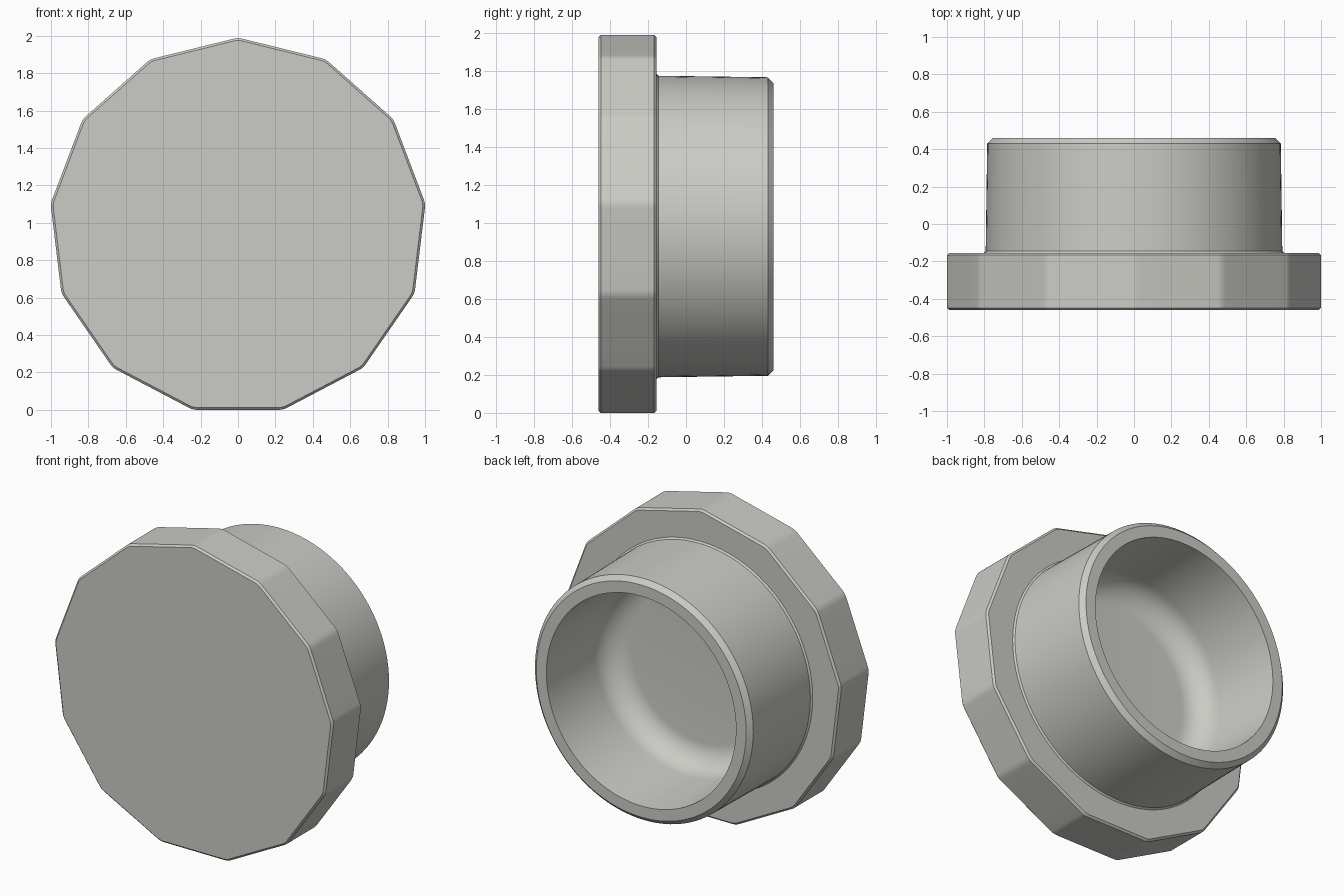
import bpy, bmesh, math

if "Cube" in bpy.data.objects:
    bpy.data.objects.remove(bpy.data.objects["Cube"])

SIDES, ARC, FLAT = 13, 5, 3            # sides, points per rounded corner, points per flat
COUNT = SIDES * (ARC + FLAT)
HALF = math.pi / SIDES
R, CORNER = 1.0096, 0.10               # sharp corner radius, corner rounding
CZ = R * math.cos(HALF)                # height of the axis


def polygon_ring(inset):
    """Rounded 13-sided outline, one corner at the top."""
    pts = []
    r = CORNER - inset
    d = R - CORNER / math.cos(HALF)
    for k in range(SIDES):
        a = math.pi / 2 + 2 * HALF * k
        b = a + 2 * HALF
        for i in range(ARC):
            t = a + HALF * (2 * i / (ARC - 1) - 1)
            pts.append((d * math.cos(a) + r * math.cos(t), d * math.sin(a) + r * math.sin(t)))
        p = pts[-1]
        q = (d * math.cos(b) + r * math.cos(a + HALF), d * math.sin(b) + r * math.sin(a + HALF))
        for i in range(1, FLAT + 1):
            f = i / (FLAT + 1)
            pts.append((p[0] + (q[0] - p[0]) * f, p[1] + (q[1] - p[1]) * f))
    return pts


def circle_ring(radius):
    step = 2 * math.pi / COUNT
    return [(radius * math.cos(math.pi / 2 + (i - ARC // 2) * step),
             radius * math.sin(math.pi / 2 + (i - ARC // 2) * step)) for i in range(COUNT)]


# Flange: chamfered front and back edges
rings = [(polygon_ring(c), y) for c, y in
         ((0.012, -0.46), (0, -0.448), (0, -0.167), (0.012, -0.155))]

# Tapered collar: small foot, wall, chamfered rim, inner wall
profile = [(0.803, -0.155), (0.793, -0.145), (0.785, 0.43), (0.755, 0.46), (0.682, 0.46)]
# Large fillet from the inner wall into the recessed floor
FILLET, FLOOR = 0.16, -0.155
for i in range(11):
    t = math.pi / 2 * i / 10
    profile.append((0.50 + FILLET * math.cos(t), FLOOR + FILLET * (1 - math.sin(t))))
rings += [(circle_ring(r), y) for r, y in profile]

# Skin the rings into one closed body
bm = bmesh.new()
loops = [[bm.verts.new((x, y, z + CZ)) for x, z in pts] for pts, y in rings]
for a, b in zip(loops, loops[1:]):
    for i in range(COUNT):
        j = (i + 1) % COUNT
        bm.faces.new((a[i], a[j], b[j], b[i]))
bm.faces.new(loops[0])                 # front face
bm.faces.new(loops[-1])                # recess floor
bmesh.ops.recalc_face_normals(bm, faces=bm.faces)
mesh = bpy.data.meshes.new("plug_cap")
bm.to_mesh(mesh)
bm.free()

grey = bpy.data.materials.new("warm_grey")
grey.diffuse_color = (0.60, 0.60, 0.565, 1)
grey.use_nodes = True
grey.node_tree.nodes["Principled BSDF"].inputs["Base Color"].default_value = grey.diffuse_color
mesh.materials.append(grey)

cap = bpy.data.objects.new("plug_cap", mesh)
bpy.context.collection.objects.link(cap)
bpy.context.view_layer.objects.active = cap
cap.select_set(True)
bpy.ops.object.shade_smooth_by_angle(angle=math.radians(25))
